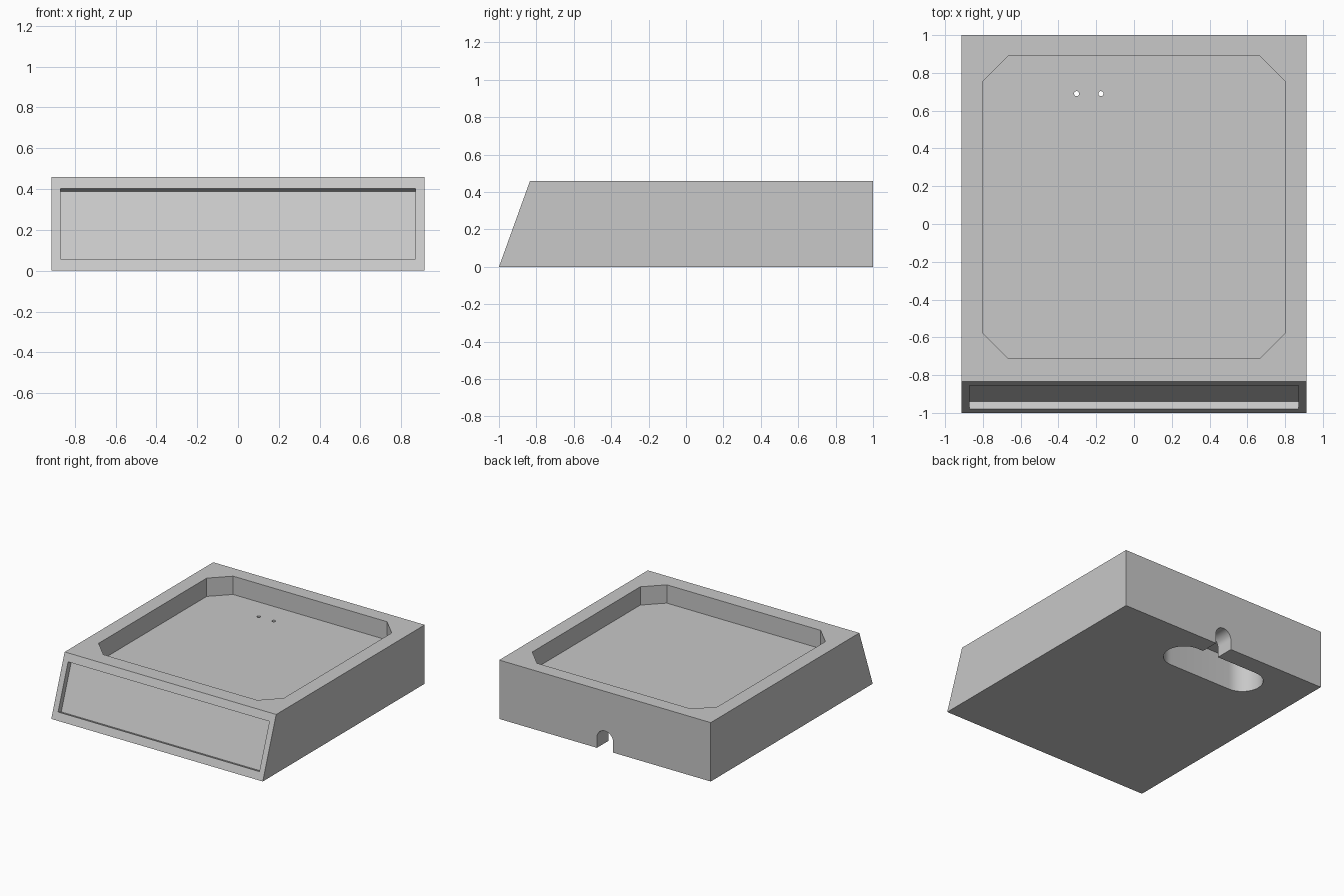
import bpy, bmesh, math
from mathutils import Vector

if "Cube" in bpy.data.objects:
    bpy.data.objects.remove(bpy.data.objects["Cube"])

# Single grey material
grey = bpy.data.materials.new("grey plastic")
grey.diffuse_color = (0.58, 0.58, 0.58, 1)
grey.use_nodes = True
grey.node_tree.nodes["Principled BSDF"].inputs["Base Color"].default_value = grey.diffuse_color


def prism(name, pts, axis, lo, hi):
    """Extrude a 2D outline along an axis: X uses (y, z), Y uses (x, z), Z uses (x, y)."""
    place = {"X": lambda p, t: (t, p[0], p[1]),
             "Y": lambda p, t: (p[0], t, p[1]),
             "Z": lambda p, t: (p[0], p[1], t)}[axis]
    bm = bmesh.new()
    face = bm.faces.new([bm.verts.new(place(p, lo)) for p in pts])
    ext = bmesh.ops.extrude_face_region(bm, geom=[face])
    move = Vector(place((0, 0), hi - lo))
    bmesh.ops.translate(bm, vec=move,
                        verts=[g for g in ext["geom"] if isinstance(g, bmesh.types.BMVert)])
    bmesh.ops.recalc_face_normals(bm, faces=bm.faces)
    mesh = bpy.data.meshes.new(name)
    bm.to_mesh(mesh)
    bm.free()
    mesh.materials.append(grey)
    obj = bpy.data.objects.new(name, mesh)
    bpy.context.collection.objects.link(obj)
    return obj


def arc(cx, cy, r, start, end, n):
    """Points on a circular arc, angles in degrees."""
    return [(cx + r * math.cos(math.radians(start + (end - start) * i / n)),
             cy + r * math.sin(math.radians(start + (end - start) * i / n)))
            for i in range(n + 1)]


def cut(target, cutter):
    """Subtract the cutter from the target and remove it."""
    mod = target.modifiers.new("cut", "BOOLEAN")
    mod.operation, mod.solver, mod.object = "DIFFERENCE", "EXACT", cutter
    bpy.ops.object.select_all(action="DESELECT")
    bpy.context.view_layer.objects.active = target
    target.select_set(True)
    bpy.ops.object.modifier_apply(modifier=mod.name)
    bpy.data.objects.remove(cutter)


# Body block with a sloping front
W, H, TOP_Y = 0.914, 0.46, -0.834
base = prism("base_block", [(-1, 0), (1, 0), (1, H), (TOP_Y, H)], "X", -W, W)

# Chamfered tray pocket in the top
FLOOR = 0.317
x, y0, y1, c = 0.80, -0.713, 0.89, 0.135
tray = [(-x + c, y0), (x - c, y0), (x, y0 + c), (x, y1 - c),
        (x - c, y1), (-x + c, y1), (-x, y1 - c), (-x, y0 + c)]
cut(base, prism("tray_cutter", tray, "Z", FLOOR, H + 0.1))

# Shallow panel recess, square to the sloping front
slope = Vector((TOP_Y + 1, H))
inward = Vector((slope.y, -slope.x)).normalized()
low, high = (Vector((-1, 0)) + slope * (z / H) for z in (0.058, 0.402))
panel = [low - inward * 0.05, low + inward * 0.042,
         high + inward * 0.042, high - inward * 0.05]
cut(base, prism("panel_cutter", panel, "X", -0.87, 0.87))

# Round-ended cable bay in the underside
bay = arc(0.12, 0.705, 0.15, -90, 90, 20) + arc(-0.425, 0.705, 0.15, 90, 270, 20)
cut(base, prism("bay_cutter", bay, "Z", -0.1, 0.26))

# Arched cable channel from the back into the bay
arch = [(-0.07, -0.1), (0.07, -0.1)] + arc(0, 0.08, 0.07, 0, 180, 20)
cut(base, prism("channel_cutter", arch, "Y", 0.72, 1.1))

# Two small wire holes from the tray floor into the bay
for hx in (-0.304, -0.175):
    cut(base, prism("hole_cutter", arc(hx, 0.69, 0.0135, 0, 345, 23), "Z", 0.2, 0.4))

# Smooth the curved walls, keep the corners sharp
bpy.ops.object.shade_smooth_by_angle(angle=math.radians(30))
